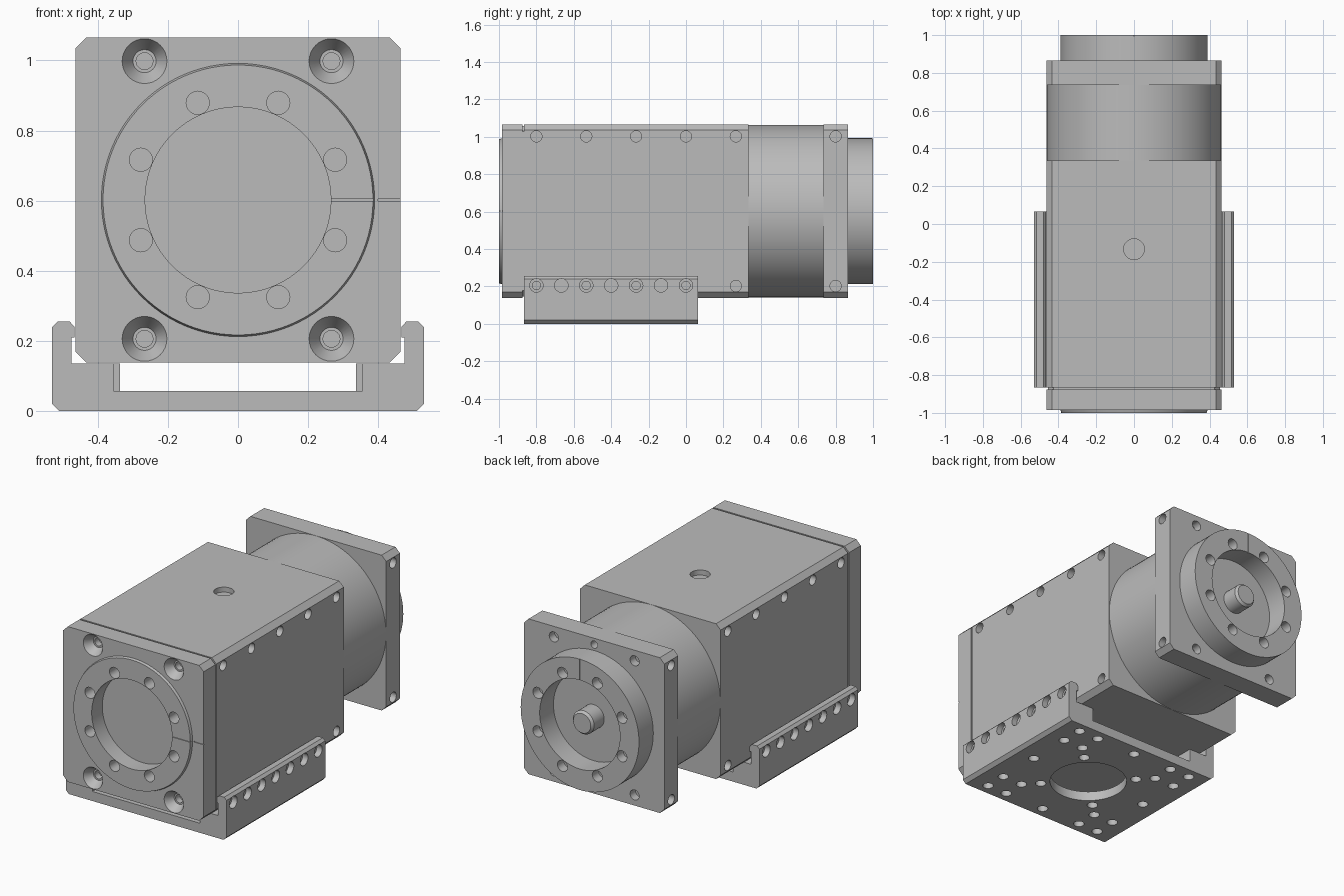
import bpy, bmesh, math
from mathutils import Vector, Matrix

cube = bpy.data.objects.get("Cube")
if cube:
    bpy.data.objects.remove(cube, do_unlink=True)

grey = bpy.data.materials.new("machined grey")
grey.use_nodes = True
color = (0.5, 0.5, 0.5, 1)
grey.diffuse_color = color
grey.node_tree.nodes["Principled BSDF"].inputs["Base Color"].default_value = color

MID = 0.602      # height of the main axis
HALF = 0.463     # half width of the housing
BORE = 0.265
PITCH = 0.1333   # spacing of the bolt grid
FRONT, BACK, UP = Vector((0, -1, 0)), Vector((0, 1, 0)), Vector((0, 0, 1))


def rod(bm, start, direction, r, length, r_end=None, sides=32):
    """Cylinder or cone from start along direction."""
    d = Vector(direction)
    m = (Matrix.Translation(Vector(start) + d * length / 2)
         @ d.to_track_quat('Z', 'Y').to_matrix().to_4x4())
    bmesh.ops.create_cone(bm, cap_ends=True, segments=sides, radius1=r,
                          radius2=r if r_end is None else r_end,
                          depth=length, matrix=m)


def drill(bm, point, inward, r, depth, r_end=None, sides=24):
    """Hole cutter which starts just outside the surface."""
    rod(bm, Vector(point) - Vector(inward) * 0.005, inward, r, depth + 0.005, r_end, sides)


def block(bm, lo, hi):
    lo, hi = Vector(lo), Vector(hi)
    m = Matrix.Translation((lo + hi) / 2) @ Matrix.Diagonal((*(hi - lo), 1))
    bmesh.ops.create_cube(bm, size=1, matrix=m)


def prism(bm, outline, y0, y1):
    """Extrude an (x, z) outline along y."""
    face = bm.faces.new([bm.verts.new((x, y0, z)) for x, z in outline])
    out = bmesh.ops.extrude_face_region(bm, geom=[face])
    moved = [v for v in out["geom"] if isinstance(v, bmesh.types.BMVert)]
    bmesh.ops.translate(bm, verts=moved, vec=(0, y1 - y0, 0))
    bmesh.ops.recalc_face_normals(bm, faces=bm.faces)


def octagon(half, cut):
    a, b = half, half - cut
    pts = [(b, -a), (a, -b), (a, b), (b, a), (-b, a), (-a, b), (-a, -b), (-b, -a)]
    return [(x, z + MID) for x, z in pts]


def to_object(name, bm):
    mesh = bpy.data.meshes.new(name)
    bm.to_mesh(mesh)
    bm.free()
    mesh.materials.append(grey)
    obj = bpy.data.objects.new(name, mesh)
    bpy.context.scene.collection.objects.link(obj)
    return obj


def finish(name, bm, *cutters):
    """Make the part, subtract each cutter, then shade it."""
    obj = to_object(name, bm)
    bpy.ops.object.select_all(action='DESELECT')
    obj.select_set(True)
    bpy.context.view_layer.objects.active = obj
    for cutter in cutters:
        tool = to_object(name + "_cutter", cutter)
        tool.hide_render = True
        mod = obj.modifiers.new("cut", 'BOOLEAN')
        mod.operation, mod.solver, mod.object = 'DIFFERENCE', 'EXACT', tool
        bpy.ops.object.modifier_apply(modifier=mod.name)
        bpy.data.objects.remove(tool, do_unlink=True)
    bpy.ops.object.shade_smooth_by_angle(angle=math.radians(30))
    return obj


def bolt_circle(bm, y, inward):
    for k in range(8):
        a = math.radians(22.5 + 45 * k)
        drill(bm, (0.3 * math.cos(a), y, MID + 0.3 * math.sin(a)), inward, 0.033, 0.06)


# Main housing with side screw holes and a shallow top port
bm, cut = bmesh.new(), bmesh.new()
prism(bm, octagon(HALF, 0.03), -0.865, 0.335)
for s in (-1, 1):
    for k in range(5):
        drill(cut, (s * HALF, -0.8 + 2 * PITCH * k, MID + 0.4), (-s, 0, 0), 0.03, 0.05)
    drill(cut, (s * HALF, 2 * PITCH, MID - 0.4), (-s, 0, 0), 0.03, 0.05)
drill(cut, (0, -PITCH, MID + HALF), -UP, 0.055, 0.03, sides=32)
finish("housing", bm, cut)

# Thin recessed joint behind the front plate
bm = bmesh.new()
prism(bm, octagon(HALF - 0.008, 0.03), -0.877, -0.863)
finish("front_joint", bm)

# Front plate with countersinks, bore and index mark
bm, cut, bore = bmesh.new(), bmesh.new(), bmesh.new()
prism(bm, octagon(HALF, 0.03), -0.985, -0.875)
for sx in (-1, 1):
    for sz in (-1, 1):
        p = (sx * 2 * PITCH, -0.985, MID + sz * 0.396)
        drill(cut, p, BACK, 0.067, 0.05, 0.033, 32)
        drill(bore, p, BACK, 0.024, 0.09)
bolt_circle(cut, -0.985, BACK)
block(cut, (0.4, -0.99, MID - 0.003), (0.5, -0.98, MID + 0.003))
drill(bore, (0, -0.985, MID), BACK, BORE, 0.085, sides=96)
finish("front_plate", bm, cut, bore)

# Raised front ring
bm, cut, bore = bmesh.new(), bmesh.new(), bmesh.new()
rod(bm, (0, -0.984, MID), FRONT, 0.39, 0.016, 0.385, 96)
bolt_circle(cut, -1.0, BACK)
block(cut, (0.25, -1.01, MID - 0.003), (0.4, -0.995, MID + 0.003))
drill(bore, (0, -1.0, MID), BACK, BORE, 0.1, sides=96)
finish("front_ring", bm, cut, bore)

# Round drum between housing and flange
bm = bmesh.new()
rod(bm, (0, 0.33, MID), BACK, HALF - 0.001, 0.41, sides=96)
finish("drum", bm)

# Square rear flange
bm, cut = bmesh.new(), bmesh.new()
prism(bm, octagon(HALF, 0.03), 0.735, 0.865)
for sx in (-1, 1):
    for sz in (-1, 1):
        drill(cut, (sx * 2 * PITCH, 0.865, MID + sz * 0.4), FRONT, 0.03, 0.05)
        drill(cut, (sx * HALF, 0.8, MID + sz * 0.4), (-sx, 0, 0), 0.03, 0.05)
drill(cut, (0, 0.865, MID + 0.425), FRONT, 0.022, 0.05)
finish("rear_flange", bm, cut)

# Rear ring with bolt circle, bore and index mark
bm, cut, bore = bmesh.new(), bmesh.new(), bmesh.new()
rod(bm, (0, 0.86, MID), BACK, 0.39, 0.14, sides=96)
bolt_circle(cut, 1.0, FRONT)
block(cut, (-0.003, 0.995, MID + 0.25), (0.003, 1.01, MID + 0.4))
drill(bore, (0, 1.0, MID), FRONT, BORE, 0.13, sides=96)
finish("rear_ring", bm, cut, bore)

# Centre shaft
bm = bmesh.new()
rod(bm, (0, 0.86, MID), BACK, 0.07, 0.105)
rod(bm, (0, 0.965, MID), BACK, 0.07, 0.015, 0.058)
finish("shaft", bm)

# U-shaped mounting bracket
right = [(0.51, 0), (0.53, 0.02), (0.53, 0.24), (0.515, 0.255), (0.48, 0.255),
         (0.466, 0.24), (0.466, 0.21), (0.475, 0.21), (0.475, 0.135),
         (0.355, 0.135), (0.355, 0.057)]
bm, cut, through = bmesh.new(), bmesh.new(), bmesh.new()
prism(bm, right + [(-x, z) for x, z in reversed(right)], -0.865, 0.065)
for s in (-1, 1):
    for k in range(7):
        p = (s * 0.53, -0.8 + PITCH * k, 0.205)
        drill(cut, p, (-s, 0, 0), 0.036, 0.035)
        if k % 2 == 0:
            drill(through, p, (-s, 0, 0), 0.022, 0.08)
rod(through, (0, -0.4, -0.01), UP, 0.215, 0.1, sides=64)
spots = [(i * PITCH, j * PITCH) for i in (-3, -2, 2, 3) for j in (-3, -2, 2, 3)]
spots += [(0.4, 0), (-0.4, 0), (0, 0.4), (0, -0.4)]
spots += [(i * 0.19, j * 0.19) for i in (-1, 1) for j in (-1, 1)]
for x, y in spots:
    drill(cut, (x, y - 0.4, 0), UP, 0.03, 0.045)
finish("mounting_bracket", bm, cut, through)

# Inner rails of the bracket channel
bm = bmesh.new()
for s in (-1, 1):
    x0, x1 = sorted((s * 0.336, s * 0.357))
    block(bm, (x0, -0.72, 0.055), (x1, -0.08, 0.135))
finish("bracket_rails", bm)
